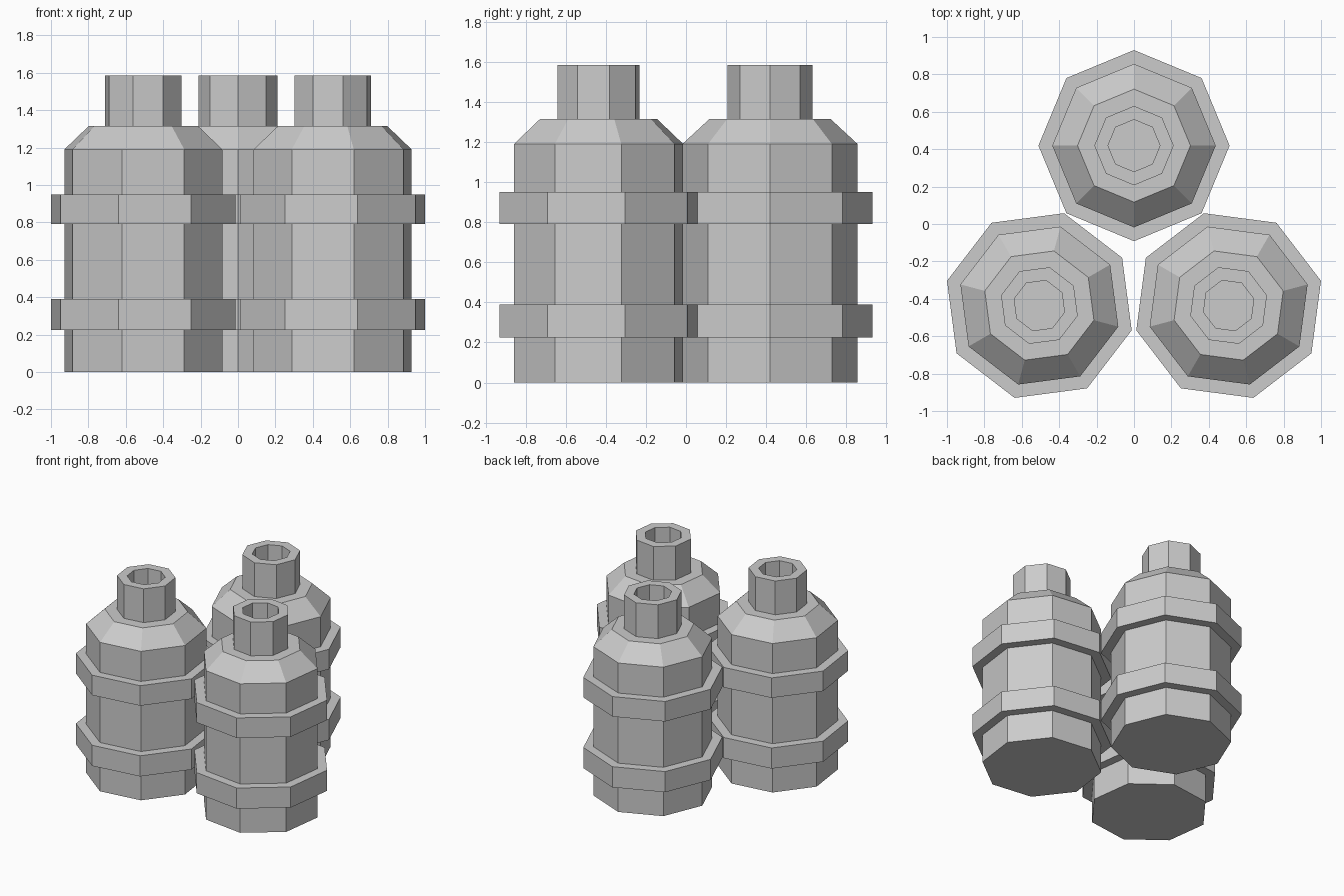
import bpy, bmesh
from math import cos, sin, tau, radians

if "Cube" in bpy.data.objects:
    bpy.data.objects.remove(bpy.data.objects["Cube"])

SIDES = 8
BODY, BAND, SHOULDER, NECK, BORE = 0.437, 0.511, 0.302, 0.212, 0.139

# Bottle outline (radius, height): base, two raised bands, shoulder, neck, bore
PROFILE = [(BODY, 0)]
for low, high in ((0.225, 0.39), (0.79, 0.95)):
    PROFILE += [(BODY, low), (BAND, low), (BAND, high), (BODY, high)]
PROFILE += [(BODY, 1.19), (SHOULDER, 1.315), (NECK, 1.315),
            (NECK, 1.585), (BORE, 1.585), (BORE, 1.315)]


def bottle(name, x, y, turn):
    """Revolve the outline into a closed eight-sided bottle."""
    bm = bmesh.new()
    rings = []
    for r, z in PROFILE:
        angles = [radians(turn) + tau * i / SIDES for i in range(SIDES)]
        rings.append([bm.verts.new((r * cos(a), r * sin(a), z)) for a in angles])
    for a, b in zip(rings, rings[1:]):
        for i in range(SIDES):
            j = (i + 1) % SIDES
            bm.faces.new((a[i], a[j], b[j], b[i]))
    bm.faces.new(rings[0][::-1])   # base
    bm.faces.new(rings[-1])        # floor of the neck opening
    mesh = bpy.data.meshes.new(name)
    bm.to_mesh(mesh)
    bm.free()
    ob = bpy.data.objects.new(name, mesh)
    ob.location = (x, y, 0)
    bpy.context.collection.objects.link(ob)


# Cluster of three, each turned to face the centre
bottle("back_bottle", 0, 0.419, 0)
bottle("left_bottle", -0.506, -0.436, -15)
bottle("right_bottle", 0.506, -0.436, 15)
